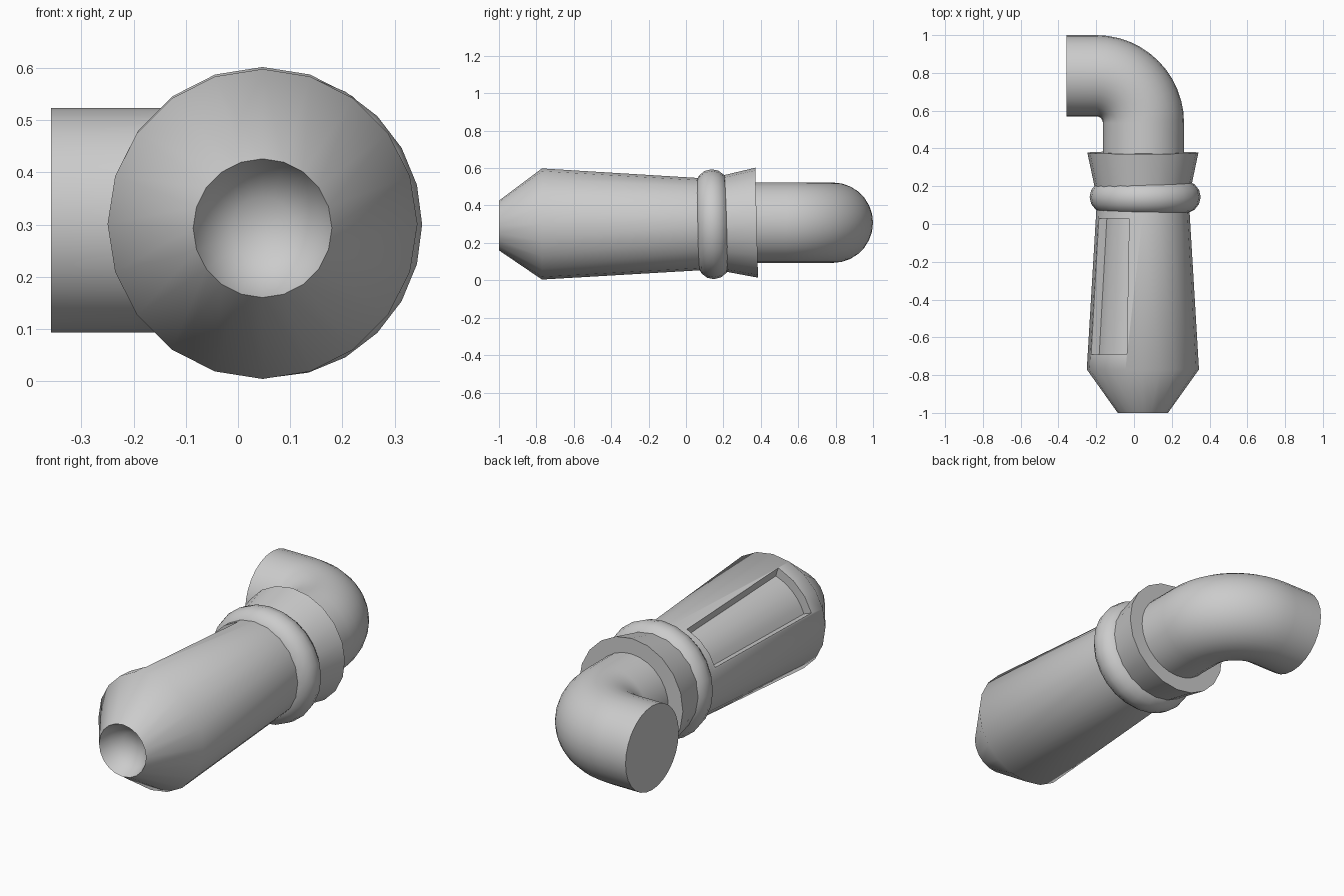
import bpy, bmesh
from math import sin, cos, pi, radians
from mathutils import Matrix, Vector

if "Cube" in bpy.data.objects:
    bpy.data.objects.remove(bpy.data.objects["Cube"])

CX, CZ = 0.047, 0.30


def finish(name, bm, angle=50):
    bmesh.ops.remove_doubles(bm, verts=bm.verts, dist=1e-5)
    bmesh.ops.recalc_face_normals(bm, faces=bm.faces)
    me = bpy.data.meshes.new(name)
    bm.to_mesh(me)
    bm.free()
    ob = bpy.data.objects.new(name, me)
    bpy.context.collection.objects.link(ob)
    if angle:
        smooth(ob, angle)
    return ob


def smooth(ob, angle):
    bpy.ops.object.select_all(action='DESELECT')
    ob.select_set(True)
    bpy.context.view_layer.objects.active = ob
    bpy.ops.object.shade_smooth_by_angle(angle=radians(angle))


def skin(bm, rings, closed=False, cap=True):
    """Bridge consecutive vertex rings, optionally capping the ends."""
    vs = [[bm.verts.new(p) for p in r] for r in rings]
    pairs = list(zip(vs, vs[1:])) + ([(vs[-1], vs[0])] if closed else [])
    for a, b in pairs:
        for i in range(len(a)):
            j = (i + 1) % len(a)
            bm.faces.new((a[i], a[j], b[j], b[i]))
    if cap and not closed:
        bm.faces.new(vs[0])
        bm.faces.new(vs[-1])


def ring(r, y, dz=0.0, n=20, cx=CX):
    return [Vector((cx + r * cos(pi / 2 + 2 * pi * i / n), y,
                    CZ + dz + r * sin(pi / 2 + 2 * pi * i / n))) for i in range(n)]


def tilt(bm, y, deg):
    m = Matrix.Rotation(radians(deg), 3, 'X')
    bmesh.ops.rotate(bm, cent=(CX, y, CZ), matrix=m, verts=bm.verts)


# tapered body with a bowl-shaped mouth
bm = bmesh.new()
skin(bm, [ring(r, y, dz) for r, y, dz in (
    (0.015, -0.90, -0.007), (0.06, -0.91, -0.007), (0.108, -0.945, -0.007),
    (0.133, -1.0, -0.007), (0.297, -0.77, 0.001), (0.248, 0.05, 0), (0.24, 0.2, 0))])
body = finish("body", bm, None)

# long shallow window cut into the upper left of the body
bm = bmesh.new()
angles = [radians(107 + 53 * i / 6) for i in range(7)]
sections = []
for y, r in ((-0.69, 0.246), (0.03, 0.203)):
    arc = [(r, a) for a in angles] + [(0.45, a) for a in reversed(angles)]
    sections.append([(CX + q * cos(a), y, CZ + q * sin(a)) for q, a in arc])
skin(bm, sections)
cutter = finish("window_cutter", bm, None)
cutter.hide_render = True
mod = body.modifiers.new("window", 'BOOLEAN')
mod.object = cutter
mod.operation = 'DIFFERENCE'
mod.solver = 'EXACT'
bpy.context.view_layer.objects.active = body
bpy.ops.object.modifier_apply(modifier=mod.name)
bpy.data.objects.remove(cutter)
smooth(body, 50)

# rounded band
bm = bmesh.new()
skin(bm, [ring(0.208 + 0.086 * cos(2 * pi * k / 14), 0.143 + 0.086 * sin(2 * pi * k / 14),
               n=24, cx=0.059) for k in range(14)], closed=True)
tilt(bm, 0.143, 1.4)
finish("band", bm)

# flared collar
bm = bmesh.new()
skin(bm, [ring(0.25, 0.17, 0.008), ring(0.294, 0.378, 0.008)])
tilt(bm, 0.378, 1.4)
finish("collar", bm)

# elbow pipe turning to the left
R, r, n = 0.25, 0.215, 28
px, py, pz = 0.05, 0.535, 0.308
path = [((px, 0.2), 0.0)]
path += [((px - R + R * cos(t), py + R * sin(t)), t)
         for t in (pi / 2 * k / 12 for k in range(13))]
path.append(((-0.358, py + R), pi / 2))
bm = bmesh.new()
skin(bm, [[(x + r * cos(a) * cos(t), y + r * cos(a) * sin(t), pz + r * sin(a))
           for a in (2 * pi * i / n for i in range(n))] for (x, y), t in path])
finish("elbow_pipe", bm)
